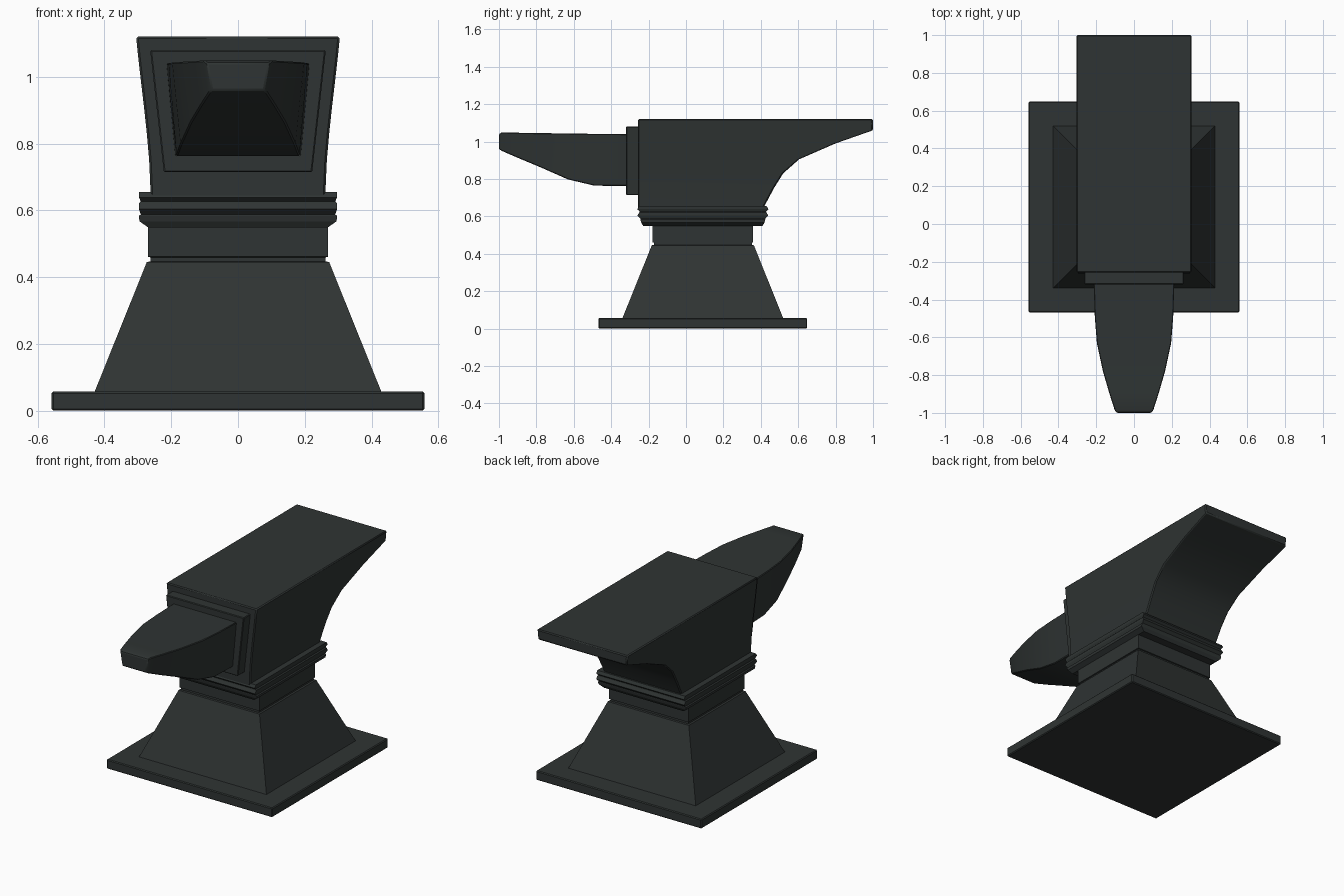
import bpy, bmesh, math

if "Cube" in bpy.data.objects:
    bpy.data.objects.remove(bpy.data.objects["Cube"])

mat = bpy.data.materials.new("dark_iron")
mat.diffuse_color = (0.028, 0.034, 0.033, 1)
mat.use_nodes = True
mat.node_tree.nodes["Principled BSDF"].inputs["Base Color"].default_value = mat.diffuse_color
CY = 0.09  # y centre of the pedestal


def loft(name, rings, bevel=0.0, smooth=False):
    """Skin a closed solid through a stack of four-cornered rings."""
    bm = bmesh.new()
    vr = [[bm.verts.new(p) for p in ring] for ring in rings]
    for a, b in zip(vr, vr[1:]):
        for i in range(4):
            j = (i + 1) % 4
            bm.faces.new((a[i], a[j], b[j], b[i]))
    bm.faces.new(vr[0][::-1])
    bm.faces.new(vr[-1])
    bmesh.ops.recalc_face_normals(bm, faces=bm.faces)
    me = bpy.data.meshes.new(name)
    bm.to_mesh(me)
    bm.free()
    me.materials.append(mat)
    ob = bpy.data.objects.new(name, me)
    bpy.context.collection.objects.link(ob)
    if smooth:
        bpy.ops.object.select_all(action='DESELECT')
        ob.select_set(True)
        bpy.context.view_layer.objects.active = ob
        bpy.ops.object.shade_smooth_by_angle(angle=math.radians(35))
    if bevel:
        m = ob.modifiers.new("edge_bevel", 'BEVEL')
        m.width = bevel
        m.segments = 1
        m.limit_method = 'ANGLE'
        m.angle_limit = math.radians(50)
    return ob


def level(z, hx, y0, y1):
    return [(-hx, y0, z), (hx, y0, z), (hx, y1, z), (-hx, y1, z)]


def square(z, h, extra=0.0):
    return level(z, h, CY - h - extra, CY + h + extra)


def trapezoid(y, top_hx, top_z, low_hx, low_z):
    return [(-low_hx, y, low_z), (low_hx, y, low_z), (top_hx, y, top_z), (-top_hx, y, top_z)]


# Base plate
loft("base_plate", [square(0, 0.558), square(0.057, 0.558)], 0.005)

# Tapered foot, shallow groove and neck block
loft("pedestal", [square(z, h) for z, h in [
    (0.05, 0.432), (0.445, 0.273), (0.447, 0.262), (0.459, 0.262),
    (0.461, 0.269), (0.56, 0.269)]])

# Moulded collar
loft("collar", [square(z, h, e) for z, h, e in [
    (0.548, 0.268, 0.05), (0.567, 0.295, 0.035), (0.583, 0.297, 0.037),
    (0.588, 0.291, 0.043), (0.604, 0.297, 0.053), (0.620, 0.297, 0.043),
    (0.626, 0.291, 0.047), (0.638, 0.296, 0.055), (0.655, 0.296, 0.045)]])

# Anvil body sweeping out into the heel (z, half width, back y)
loft("anvil_body", [level(z, hx, -0.257, y) for z, hx, y in [
    (0.63, 0.261, 0.41), (0.66, 0.262, 0.422), (0.75, 0.266, 0.47),
    (0.83, 0.273, 0.52), (0.905, 0.281, 0.605), (0.99, 0.291, 0.80),
    (1.06, 0.299, 1.0), (1.12, 0.305, 1.0)]], 0.006, True)

# Raised panel behind the horn
loft("horn_panel", [trapezoid(-0.25, 0.263, 1.08, 0.222, 0.714),
                    trapezoid(-0.32, 0.263, 1.08, 0.222, 0.714)], 0.004)

# Horn (y, top half width, top z, lower half width, lower z)
loft("horn", [trapezoid(*r) for r in [
    (-0.31, 0.214, 1.040, 0.188, 0.762), (-0.49, 0.208, 1.041, 0.184, 0.764),
    (-0.63, 0.197, 1.043, 0.172, 0.797), (-0.78, 0.165, 1.045, 0.142, 0.863),
    (-0.90, 0.130, 1.047, 0.112, 0.913), (-0.985, 0.103, 1.049, 0.088, 0.950),
    (-1.0, 0.092, 1.040, 0.078, 0.960)]], 0.004, True)
